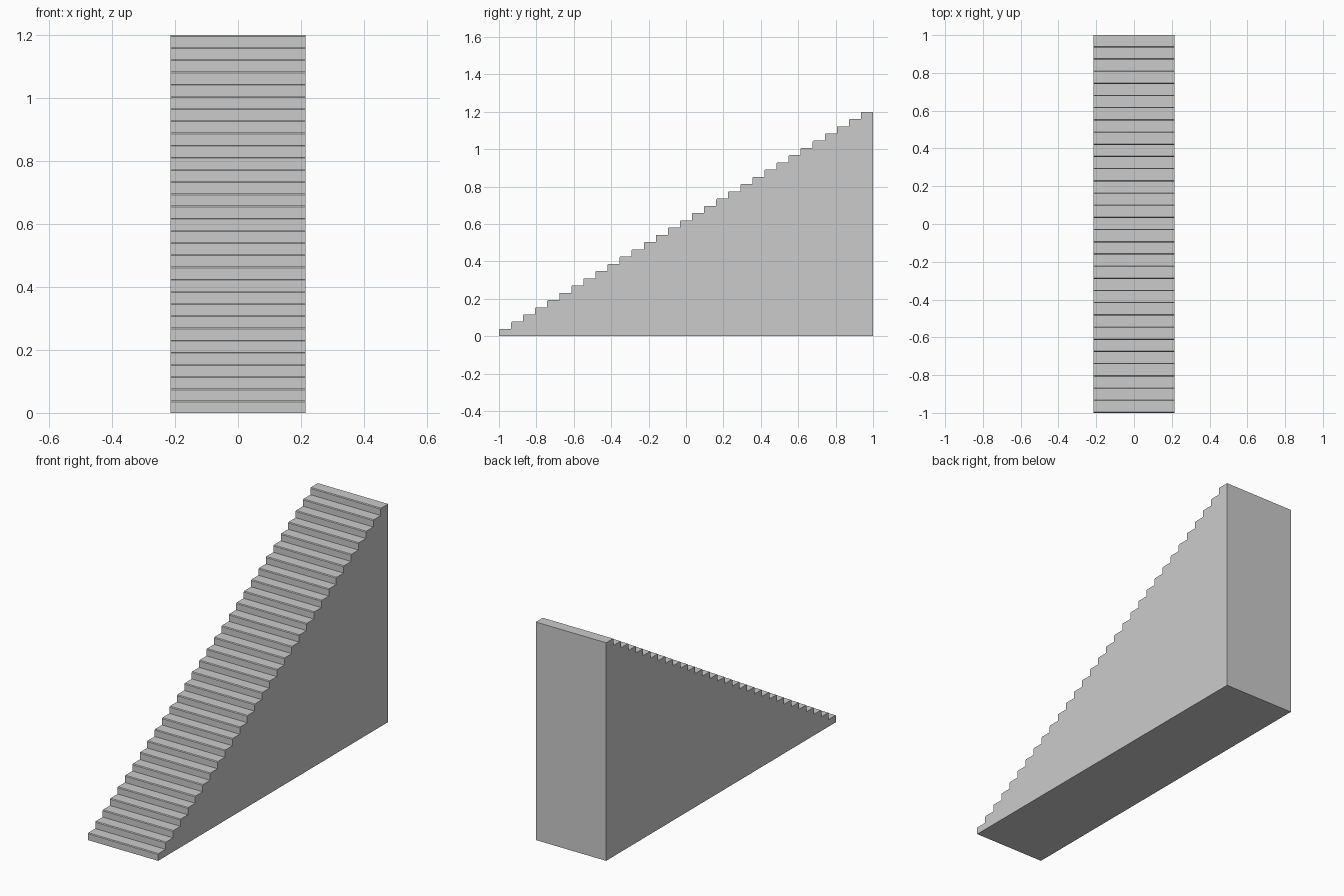
import bpy, bmesh

if "Cube" in bpy.data.objects:
    bpy.data.objects.remove(bpy.data.objects["Cube"])

STEPS = 31
WIDTH, LENGTH, HEIGHT = 0.428, 2.0, 1.2
RUN, RISE = LENGTH / STEPS, HEIGHT / STEPS
NOSE = 0.004  # tiny worn edge on each step

# Side profile of the solid staircase, as (y, z)
profile = [(LENGTH / 2, 0), (-LENGTH / 2, 0)]
for i in range(STEPS):
    y, z = -LENGTH / 2 + i * RUN, (i + 1) * RISE
    if i:
        profile.append((y, z - RISE))
    profile += [(y, z - NOSE), (y + NOSE, z)]
profile.append((LENGTH / 2, HEIGHT))

# Extrude the profile across the width
bm = bmesh.new()
side = bm.faces.new([bm.verts.new((-WIDTH / 2, y, z)) for y, z in profile])
result = bmesh.ops.extrude_face_region(bm, geom=[side], use_keep_orig=True)
moved = [g for g in result["geom"] if isinstance(g, bmesh.types.BMVert)]
bmesh.ops.translate(bm, verts=moved, vec=(WIDTH, 0, 0))
bmesh.ops.recalc_face_normals(bm, faces=bm.faces)

mesh = bpy.data.meshes.new("staircase")
bm.to_mesh(mesh)
bm.free()
bpy.context.collection.objects.link(bpy.data.objects.new("staircase", mesh))
